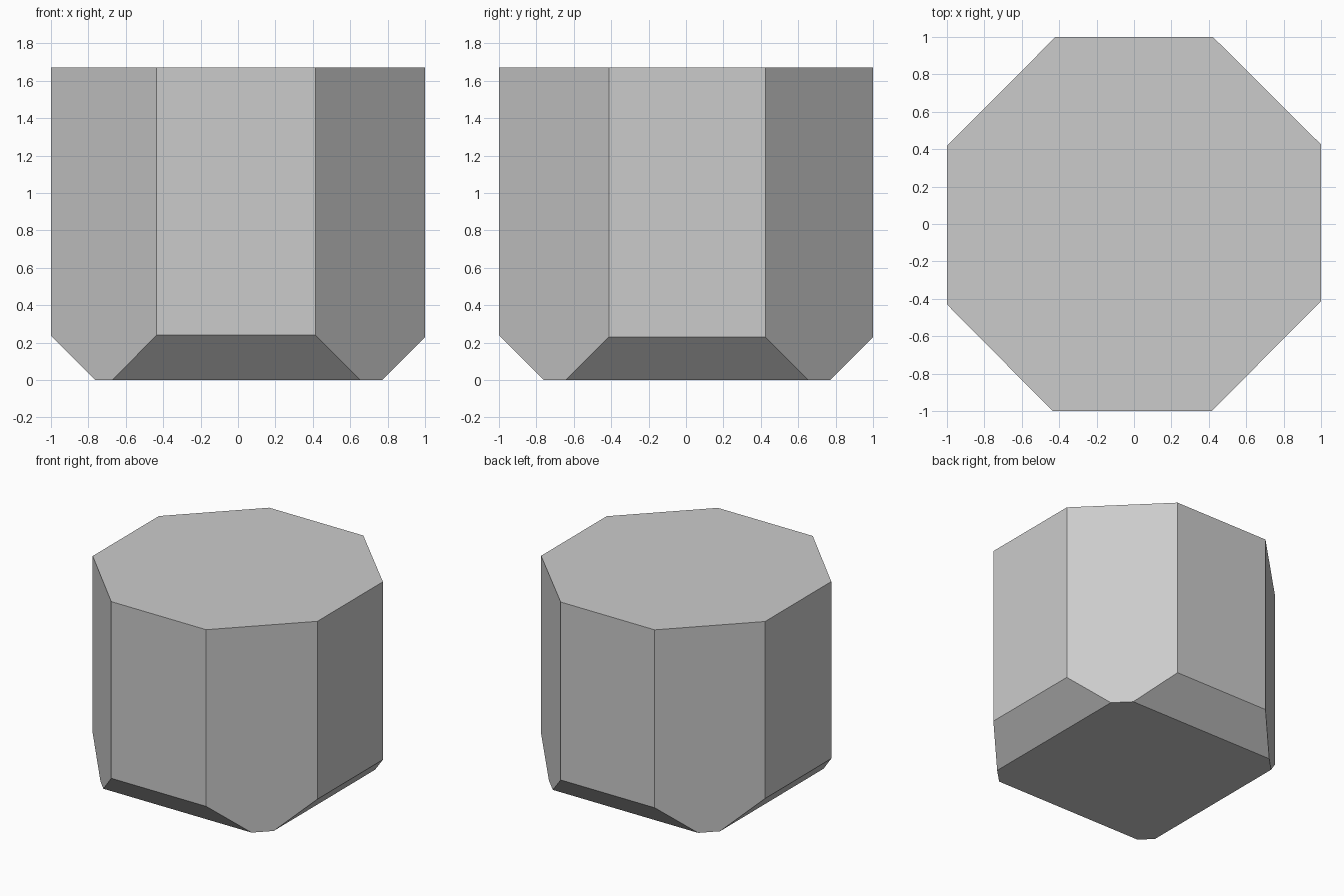
import bpy, bmesh
from mathutils import Vector

if "Cube" in bpy.data.objects:
    bpy.data.objects.remove(bpy.data.objects["Cube"])

HEIGHT = 1.67

# Octagonal column, slightly irregular corners
outline = [(-0.435, -1), (0.415, -1), (1, -0.413), (1, 0.425),
           (0.422, 1), (-0.42, 1), (-1, 0.417), (-1, -0.43)]
bm = bmesh.new()
base = bm.faces.new([bm.verts.new((x, y, 0)) for x, y in outline])
side = bmesh.ops.extrude_face_region(bm, geom=[base])
top = [v for v in side["geom"] if isinstance(v, bmesh.types.BMVert)]
bmesh.ops.translate(bm, verts=top, vec=(0, 0, HEIGHT))
bmesh.ops.recalc_face_normals(bm, faces=bm.faces[:])

# 45 degree undercuts below the front, back, left and right walls
for dx, dy, rise in [(1, 0, 0.23), (-1, 0, 0.237), (0, 1, 0.23), (0, -1, 0.24)]:
    cut = bmesh.ops.bisect_plane(
        bm, geom=bm.verts[:] + bm.edges[:] + bm.faces[:],
        plane_co=Vector((dx, dy, rise)), plane_no=Vector((dx, dy, -1)),
        clear_outer=True)
    rim = [e for e in cut["geom_cut"] if isinstance(e, bmesh.types.BMEdge)]
    bmesh.ops.contextual_create(bm, geom=rim)
bmesh.ops.recalc_face_normals(bm, faces=bm.faces[:])

mesh = bpy.data.meshes.new("octagonal_block")
bm.to_mesh(mesh)
bm.free()
block = bpy.data.objects.new("octagonal_block", mesh)
bpy.context.collection.objects.link(block)
